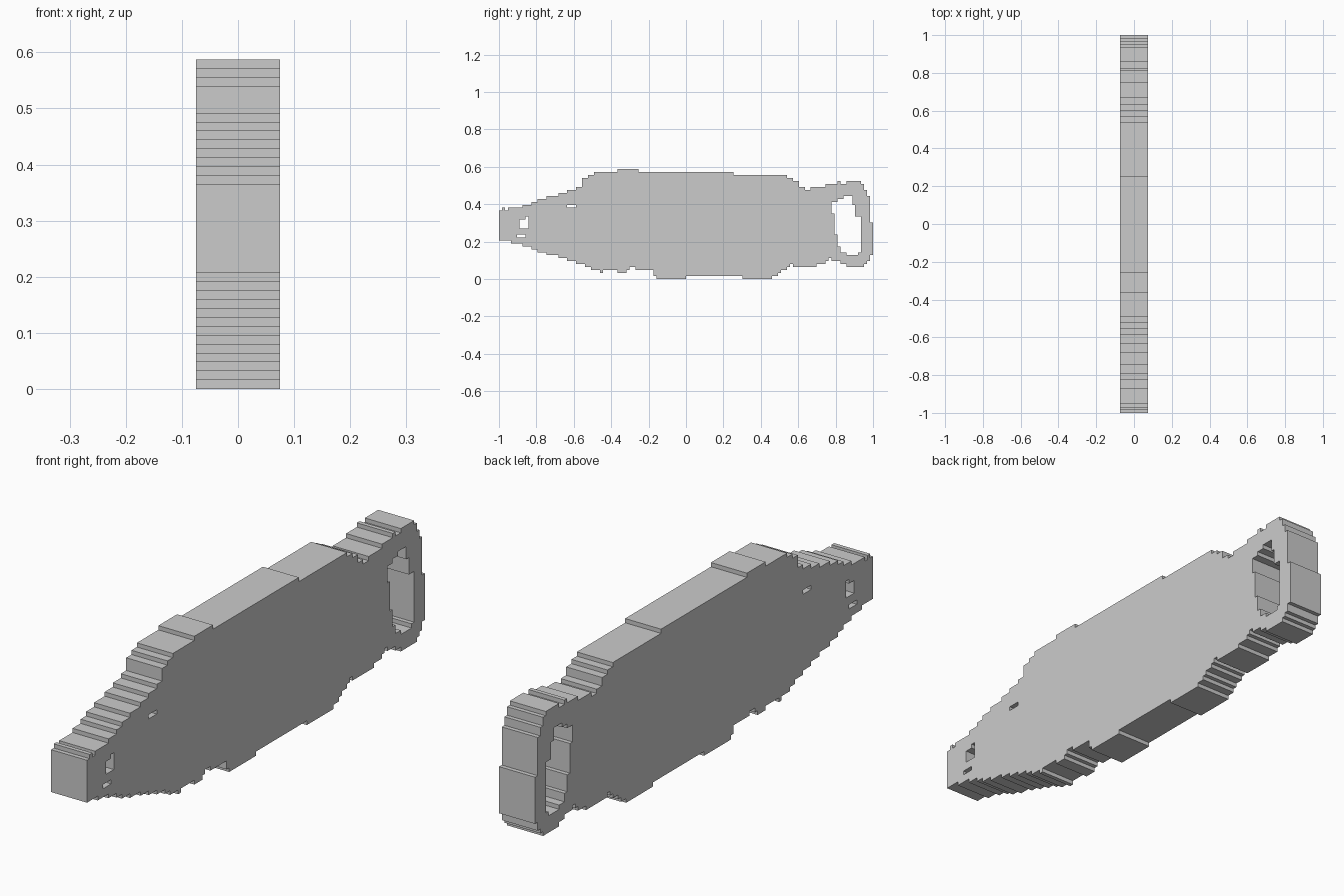
import bpy
from math import pi

if "Cube" in bpy.data.objects:
    bpy.data.objects.remove(bpy.data.objects["Cube"])

GRID = 2 / 126          # the silhouette steps on a square grid
HALF_WIDTH = 0.0745

# Step runs as (start column, height in rows)
top = [(0, 23), (1, 24), (2, 23), (3, 24), (8, 25), (11, 26), (13, 27), (16, 28),
       (20, 29), (23, 30), (26, 31), (28, 34), (30, 35), (32, 36), (40, 37),
       (47, 36), (79, 35), (97, 34), (99, 33), (101, 31), (103, 30), (105, 31),
       (110, 32), (114, 33), (115, 32), (117, 33), (122, 32), (123, 30),
       (124, 28), (125, 19)]
bottom = [(0, 13), (4, 12), (8, 11), (11, 10), (13, 9), (16, 8), (20, 7), (23, 6),
          (26, 5), (29, 4), (31, 3), (34, 2), (35, 3), (40, 2), (43, 3), (44, 4),
          (46, 3), (52, 1), (53, 0), (63, 1), (82, 0), (92, 1), (94, 2), (95, 3),
          (97, 4), (98, 5), (99, 4), (107, 5), (110, 6), (111, 7), (112, 6),
          (115, 5), (117, 4), (123, 5), (124, 6), (125, 8)]


def stairs(runs, end):
    """Corner points of a stepped edge."""
    stops = [c for c, _ in runs[1:]] + [end]
    return [p for (c, r), stop in zip(runs, stops) for p in ((c, r), (stop, r))]


def add_loop(curve, upper, lower, end):
    """Closed stepped outline between an upper and a lower edge."""
    pts = stairs(upper, end) + stairs(lower, end)[::-1]
    spline = curve.splines.new('POLY')
    spline.points.add(len(pts) - 1)
    for point, (c, r) in zip(spline.points, pts):
        point.co = (c * GRID - 1, r * GRID, 0, 1)
    spline.use_cyclic_u = True


# Slab profile with its openings
profile = bpy.data.curves.new("stepped_slab", 'CURVE')
profile.dimensions = '2D'
profile.fill_mode = 'BOTH'
profile.extrude = HALF_WIDTH
add_loop(profile, top, bottom, 126)
# Handle opening
add_loop(profile,
         [(112, 26), (114, 27), (116, 28), (119, 25), (120, 21)],
         [(112, 22), (113, 15), (114, 11), (115, 9), (117, 8), (121, 9)], 122)
# Three small slots near the narrow end
add_loop(profile, [(7, 20), (9, 21)], [(7, 17)], 10)
add_loop(profile, [(6, 15)], [(6, 14)], 9)
add_loop(profile, [(23, 25)], [(23, 24)], 26)

# Stand the slab upright, long side along y
slab = bpy.data.objects.new("stepped_slab", profile)
bpy.context.collection.objects.link(slab)
slab.rotation_euler = (pi / 2, 0, pi / 2)
bpy.context.view_layer.objects.active = slab
slab.select_set(True)
bpy.ops.object.convert(target='MESH')
bpy.ops.object.shade_flat()
